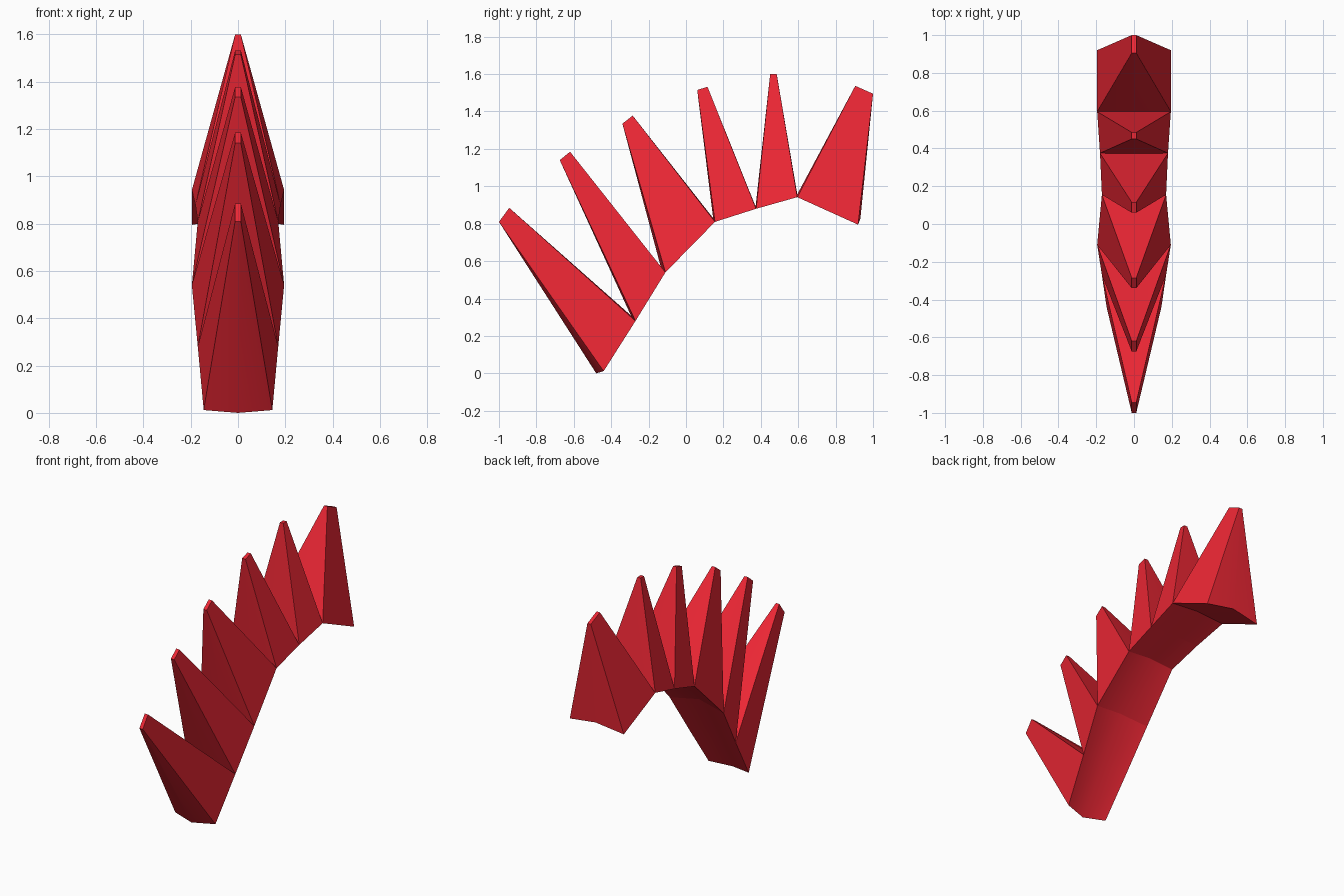
import bpy, bmesh, math

if "Cube" in bpy.data.objects:
    bpy.data.objects.remove(bpy.data.objects["Cube"])

# Base stations along the crest: y, z, half width, ridge lift (dy, dz)
BASE = [(-0.44, 0.012, 0.145, -0.04, -0.012),
        (-0.27, 0.28, 0.17, -0.025, 0.03),
        (-0.11, 0.54, 0.195, -0.025, 0.03),
        (0.155, 0.81, 0.17, -0.01, 0.02),
        (0.375, 0.88, 0.18, -0.003, 0.012),
        (0.595, 0.942, 0.195, 0.0, 0.015),
        (0.92, 0.795, 0.195, 0.012, 0.03)]
# Spike tips: front y, z, back y, z
TIPS = [(-1.0, 0.81, -0.945, 0.885),
        (-0.675, 1.14, -0.62, 1.185),
        (-0.34, 1.335, -0.285, 1.378),
        (0.06, 1.515, 0.115, 1.532),
        (0.45, 1.60, 0.485, 1.60),
        (0.905, 1.537, 1.0, 1.495)]
TIP_W = 0.012

red = bpy.data.materials.new("red")
red.diffuse_color = (0.85, 0.02, 0.035, 1)
red.use_nodes = True
red.node_tree.nodes["Principled BSDF"].inputs["Base Color"].default_value = red.diffuse_color


def row(bm, y, z, w, dy=0, dz=0):
    """Left, centre and right vertices across the crest."""
    return [bm.verts.new(p) for p in ((-w, y, z), (0, y + dy, z + dz), (w, y, z))]


def spike(index):
    bm = bmesh.new()
    fy, fz, by, bz = TIPS[index]
    rows = [row(bm, *BASE[index]), row(bm, fy, fz, TIP_W),
            row(bm, by, bz, TIP_W), row(bm, *BASE[index + 1])]
    # Front, cap, back and underside strips
    for a, b in zip(rows, rows[1:] + rows[:1]):
        for k in (0, 1):
            bm.faces.new((a[k], a[k + 1], b[k + 1], b[k]))
    # Side walls
    for k in (0, 2):
        bm.faces.new([r[k] for r in rows])
    bmesh.ops.recalc_face_normals(bm, faces=bm.faces)
    mesh = bpy.data.meshes.new(f"crest_spike_{index + 1}")
    bm.to_mesh(mesh)
    bm.free()
    mesh.materials.append(red)
    ob = bpy.data.objects.new(mesh.name, mesh)
    bpy.context.collection.objects.link(ob)
    bpy.ops.object.select_all(action='DESELECT')
    ob.select_set(True)
    bpy.context.view_layer.objects.active = ob
    bpy.ops.object.shade_smooth_by_angle(angle=math.radians(30))


for i in range(len(TIPS)):
    spike(i)
